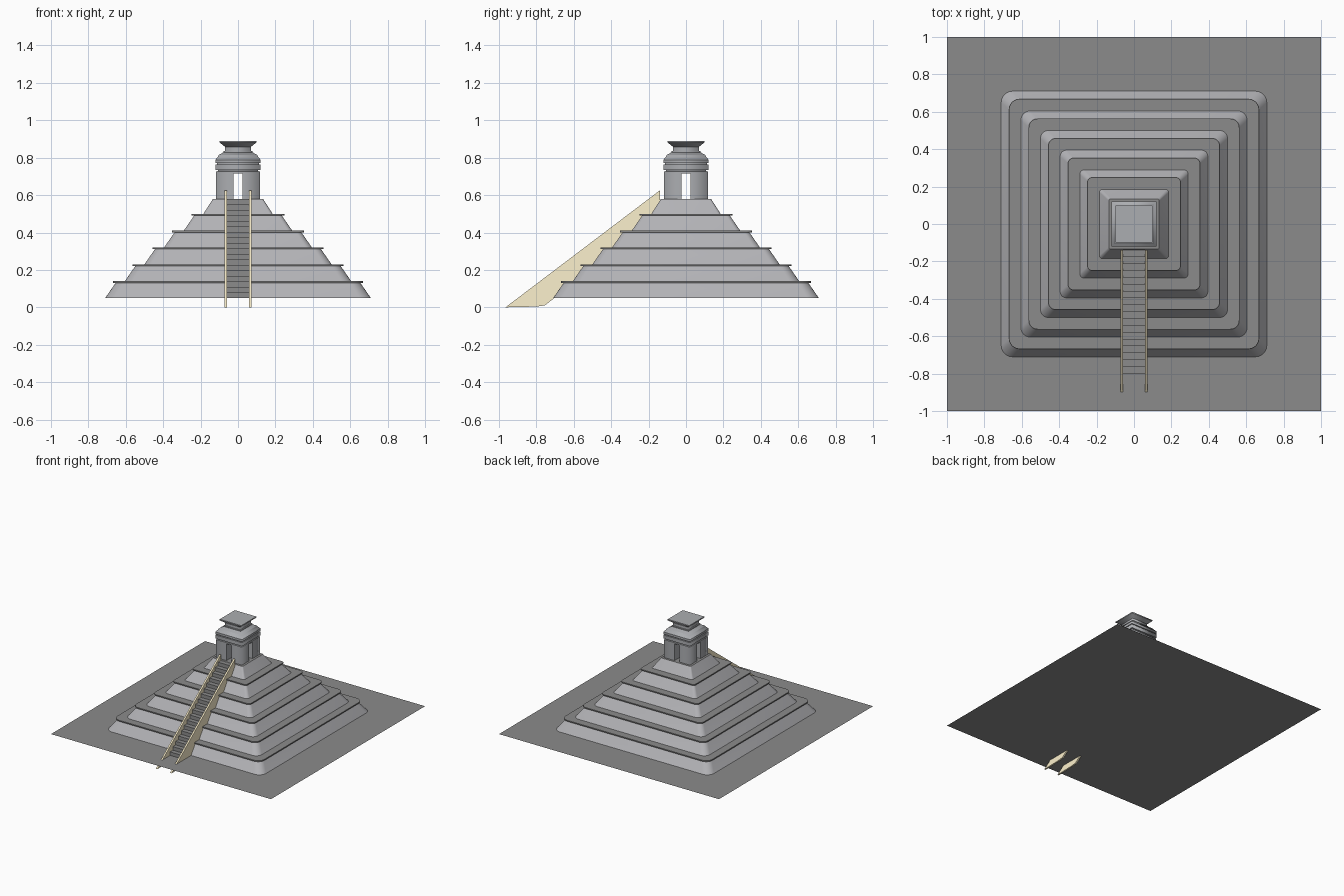
import bpy, bmesh, math

if "Cube" in bpy.data.objects:
    bpy.data.objects.remove(bpy.data.objects["Cube"])


def colour(name, r, g, b):
    m = bpy.data.materials.new(name)
    m.diffuse_color = (r, g, b, 1)
    m.use_nodes = True
    m.node_tree.nodes["Principled BSDF"].inputs["Base Color"].default_value = m.diffuse_color
    return m


dark = colour("dark_stone", 0.26, 0.26, 0.26)
stone = colour("wall_stone", 0.45, 0.45, 0.47)
temple = colour("temple_stone", 0.41, 0.42, 0.44)
sand = colour("sand", 0.98, 0.88, 0.61)


def finish(name, bm, mats, smooth=False):
    bmesh.ops.recalc_face_normals(bm, faces=bm.faces)
    me = bpy.data.meshes.new(name)
    bm.to_mesh(me)
    bm.free()
    for m in mats:
        me.materials.append(m)
    ob = bpy.data.objects.new(name, me)
    bpy.context.collection.objects.link(ob)
    if smooth:
        bpy.ops.object.select_all(action='DESELECT')
        ob.select_set(True)
        bpy.context.view_layer.objects.active = ob
        bpy.ops.object.shade_smooth_by_angle(angle=math.radians(30))
    return ob


def soften_corners(bm):
    # smooth shading around the outer corners, all other edges stay sharp
    for f in bm.faces:
        f.smooth = True
    for e in bm.edges:
        a, b = (v.co for v in e.verts)
        e.smooth = (abs(a.z - b.z) > 1e-4 and
                    all(abs(abs(p.x) - abs(p.y)) < 1e-4 and abs(p.x) > 0.05
                        for p in (a, b)))


def square_ring(half, round_share):
    # square outline, with rounded corners when round_share > 0
    if round_share == 0:
        return [(half, half), (-half, half), (-half, -half), (half, -half)]
    r, pts = half * round_share, []
    for k in range(4):
        a0 = k * math.pi / 2
        sx = 1 if k in (0, 3) else -1
        sy = 1 if k in (0, 1) else -1
        for i in range(7):
            a = a0 + i * math.pi / 12
            pts.append((sx * (half - r) + r * math.cos(a),
                        sy * (half - r) + r * math.sin(a)))
    return pts


def loft(profile, round_share=0):
    # stack square rings along a (half width, z) profile
    bm = bmesh.new()
    rings = [[bm.verts.new((x, y, z)) for x, y in square_ring(h, round_share)]
             for h, z in profile]
    n = len(rings[0])
    for a, b in zip(rings, rings[1:]):
        for i in range(n):
            j = (i + 1) % n
            bm.faces.new((a[i], a[j], b[j], b[i]))
    bm.faces.new(rings[0])
    bm.faces.new(rings[-1])
    return bm


def extrude_x(name, profile, x0, x1, mat):
    # extrude a (y, z) outline from x0 to x1
    bm = bmesh.new()
    f = bm.faces.new([bm.verts.new((x0, y, z)) for y, z in profile])
    ext = bmesh.ops.extrude_face_region(bm, geom=[f])
    new = [v for v in ext['geom'] if isinstance(v, bmesh.types.BMVert)]
    bmesh.ops.translate(bm, verts=new, vec=(x1 - x0, 0, 0))
    return finish(name, bm, [mat])


# ground sheet
bm = bmesh.new()
bmesh.ops.create_grid(bm, x_segments=1, y_segments=1, size=1)
bmesh.ops.translate(bm, verts=bm.verts, vec=(0, 0, 0.05))
finish("ground_sheet", bm, [dark])

# stepped pyramid: lighter sloping walls, dark terraces with overhanging lips
profile = []
for i in range(5):
    base, z0, z1 = 0.71 - 0.105 * i, 0.05 + 0.09 * i, 0.14 + 0.09 * i
    profile += [(base, z0), (base - 0.056, z1 - 0.009),
                (base - 0.042, z1 - 0.009), (base - 0.042, z1)]
profile += [(0.185, 0.50), (0.135, 0.578)]
bm = loft(profile, 0.085)
bm.normal_update()
for f in bm.faces:
    f.material_index = 1 if 0.1 < abs(f.normal.z) < 0.98 else 0
finish("stepped_pyramid", bm, [dark, stone], smooth=True)

# temple walls: four corner blocks leaving a doorway on every side
bm = bmesh.new()
for sx in (-1, 1):
    for sy in (-1, 1):
        cube = bmesh.ops.create_cube(bm, size=1)['verts']
        bmesh.ops.scale(bm, verts=cube, vec=(0.094, 0.094, 0.145))
        bmesh.ops.translate(bm, verts=cube, vec=(sx * 0.07, sy * 0.07, 0.6485))
soften_corners(bm)
finish("temple_walls", bm, [temple])

# temple cornices, sloping roof and flared crest
bm = loft([
    (0.117, 0.715), (0.117, 0.725), (0.108, 0.728), (0.108, 0.735),
    (0.121, 0.735), (0.121, 0.764), (0.112, 0.764), (0.112, 0.771),
    (0.121, 0.771), (0.121, 0.789), (0.108, 0.805), (0.102, 0.815),
    (0.077, 0.829), (0.077, 0.836), (0.069, 0.836), (0.069, 0.858),
    (0.098, 0.881), (0.098, 0.89)])
soften_corners(bm)
finish("temple_roof", bm, [temple])

# staircase
steps = 18
y0, y1, z0, z1 = -0.80, -0.14, 0.05, 0.578
stair = [(y0, z0 + 0.001)]
for i in range(steps):
    ya, yb = (y0 + (y1 - y0) * k / steps for k in (i, i + 1))
    z = z0 + (z1 - z0) * (i + 1) / steps
    stair += [(ya, z), (yb, z)]
stair += [(y1, 0.52), (-0.71, z0 + 0.001)]
extrude_x("staircase", stair, -0.06, 0.06, dark)

# sloping side walls of the staircase
rail = [(-0.965, 0.0), (-0.14, 0.625), (-0.14, 0.53), (-0.71, 0.045),
        (-0.755, 0.01), (-0.80, 0.004)]
for side, s in (("left", -1), ("right", 1)):
    extrude_x("stair_wall_" + side, rail, s * 0.058, s * 0.071, sand)
